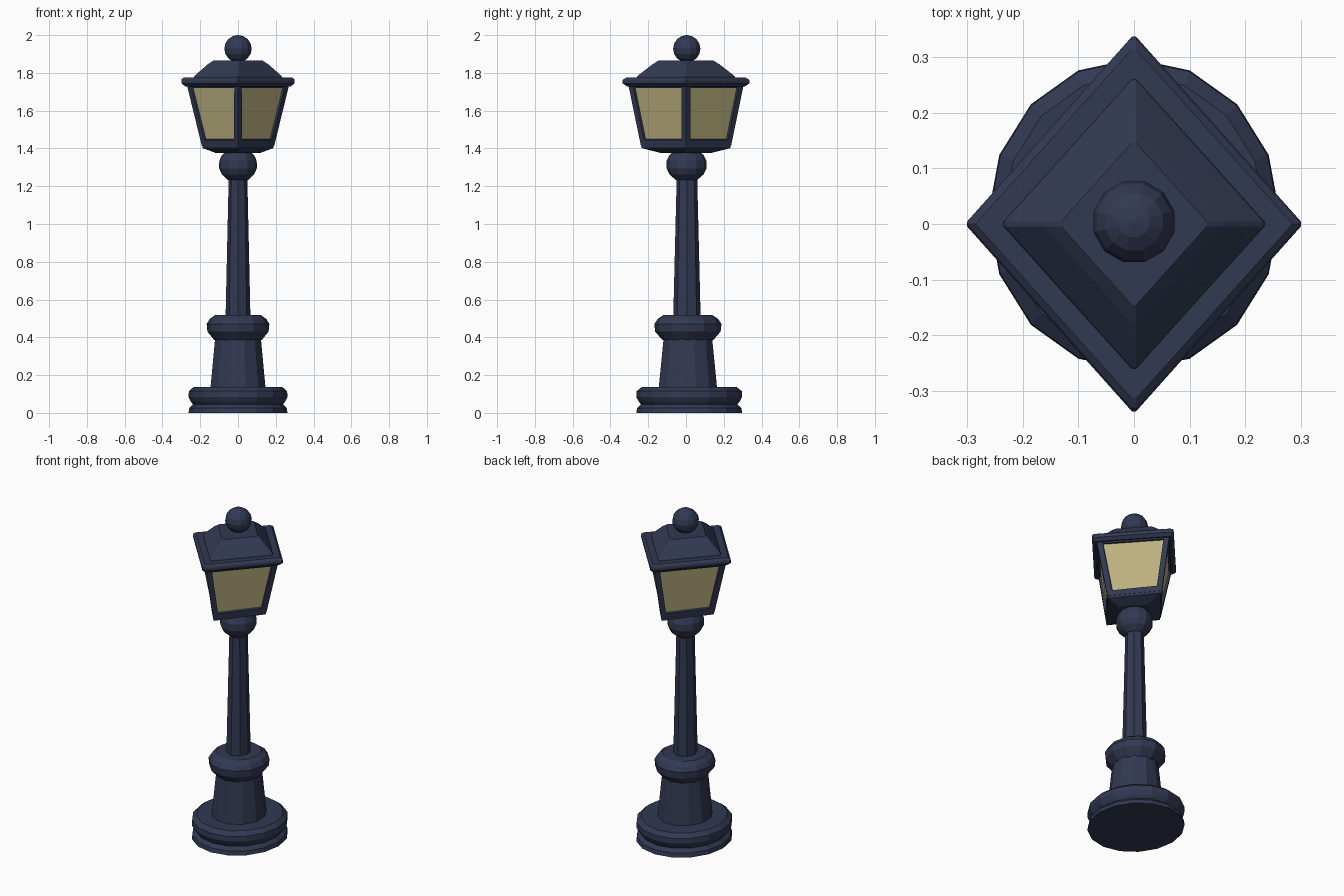
import bpy, bmesh, math

if "Cube" in bpy.data.objects:
    bpy.data.objects.remove(bpy.data.objects["Cube"])

def material(name, rgb):
    m = bpy.data.materials.new(name)
    m.diffuse_color = (*rgb, 1)
    m.use_nodes = True
    m.node_tree.nodes["Principled BSDF"].inputs["Base Color"].default_value = m.diffuse_color
    return m

IRON = material("dark navy iron", (0.032, 0.041, 0.085))
GLASS = material("warm pale glass", (0.50, 0.44, 0.21))

def loft(name, sides, rings, phase=0.0, cy=0.0, glass=False):
    """Closed stack of n-sided rings, each (z, x radius, y radius)."""
    bm = bmesh.new()
    loops = []
    for z, rx, ry in rings:
        loops.append([bm.verts.new((rx * math.cos(phase + 2 * math.pi * i / sides),
                                    cy + ry * math.sin(phase + 2 * math.pi * i / sides), z))
                      for i in range(sides)])
    walls = []
    for a, b in zip(loops, loops[1:]):
        for i in range(sides):
            j = (i + 1) % sides
            walls.append(bm.faces.new((a[i], a[j], b[j], b[i])))
    bm.faces.new(loops[0][::-1])
    bm.faces.new(loops[-1])
    bm.normal_update()
    if glass:
        # frame each wall, then sink the pane behind the frame
        bmesh.ops.inset_individual(bm, faces=walls, thickness=0.031, use_even_offset=True)
        bmesh.ops.inset_individual(bm, faces=walls, thickness=0.002, depth=-0.012)
        for f in walls:
            f.material_index = 1
    me = bpy.data.meshes.new(name)
    bm.to_mesh(me)
    bm.free()
    me.materials.append(IRON)
    if glass:
        me.materials.append(GLASS)
    ob = bpy.data.objects.new(name, me)
    bpy.context.collection.objects.link(ob)
    return ob

def round_rings(profile, ky):
    return [(z, r, r * ky) for z, r in profile]

# stepped foot with a groove
loft("base_foot", 16, round_rings([(0, 0.262), (0.025, 0.258), (0.045, 0.238), (0.06, 0.25),
                                   (0.085, 0.262), (0.115, 0.26), (0.137, 0.235)], 1.07), cy=0.017)
# tapered pedestal and its collar
loft("pedestal", 12, round_rings([(0.12, 0.152), (0.41, 0.124)], 1.06), math.pi / 12, cy=0.01)
loft("pedestal_collar", 12, round_rings([(0.385, 0.125), (0.43, 0.162), (0.47, 0.166),
                                         (0.497, 0.15), (0.517, 0.122)], 1.07), cy=0.01)
# slim post
loft("post", 8, round_rings([(0.5, 0.066), (1.26, 0.049)], 1.1), cy=0.005)
# knob under the lantern
loft("post_knob", 12, round_rings([(1.232, 0.052), (1.262, 0.085), (1.295, 0.1), (1.335, 0.099),
                                   (1.365, 0.085), (1.39, 0.06)], 1.06), cy=0.003)
# diamond-plan lantern: floor, glazed frame
loft("lantern_floor", 4, [(1.375, 0.115, 0.13), (1.402, 0.187, 0.235), (1.43, 0.193, 0.24)])
loft("lantern_frame", 4, [(1.415, 0.192, 0.239), (1.75, 0.274, 0.308)], glass=True)
# eave slab and hipped roof
eave = loft("roof_eave", 4, [(1.728, 0.282, 0.315), (1.745, 0.304, 0.341), (1.764, 0.304, 0.341),
                             (1.776, 0.285, 0.318)])
roof = loft("hipped_roof", 4, [(1.765, 0.243, 0.268), (1.783, 0.235, 0.262), (1.845, 0.165, 0.182),
                               (1.865, 0.135, 0.15)])
# soften the corners slightly
for ob in (eave, roof):
    b = ob.modifiers.new("soft_corners", 'BEVEL')
    b.width = 0.005
    b.segments = 1
    b.limit_method = 'ANGLE'
    b.angle_limit = math.radians(50)
# ball finial
ball = [(1.928 + 0.072 * math.sin(a), max(0.075 * math.cos(a), 0.003))
        for a in [math.radians(-90 + 22.5 * k) for k in range(9)]]
loft("ball_finial", 12, round_rings(ball, 1.0), math.pi / 12, cy=0.004)
